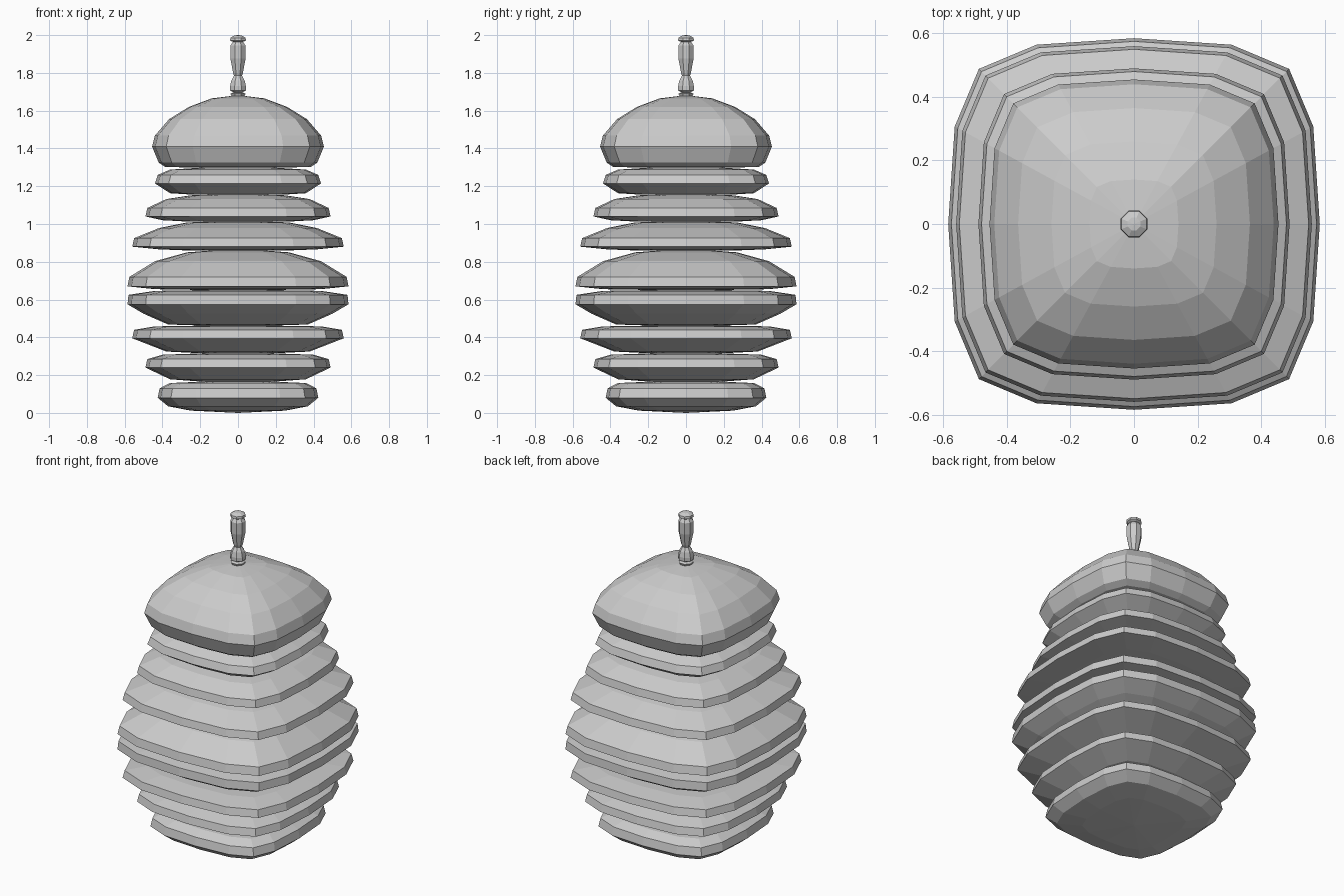
import bpy, bmesh
from math import cos, sin, radians

# Rounded-square outline with 16 points, unit half-width
quarter = [(1, 0), (0.965, 0.525), (0.835, 0.835), (0.525, 0.965)]
SQUARE = []
for cx, sx in ((1, 0), (0, 1), (-1, 0), (0, -1)):
    SQUARE += [(x * cx - y * sx, x * sx + y * cx) for x, y in quarter]
# Octagon outline with flat sides facing the axes
OCTAGON = [(cos(radians(22.5 + 45 * i)) / cos(radians(22.5)),
            sin(radians(22.5 + 45 * i)) / cos(radians(22.5))) for i in range(8)]


def loft(name, section, profile, z_bottom, z_top):
    """Stack scaled sections along z and close both ends to a centre point."""
    bm = bmesh.new()
    n = len(section)
    rings = [[bm.verts.new((x * r, y * r, z)) for x, y in section] for r, z in profile]
    low = bm.verts.new((0, 0, z_bottom))
    high = bm.verts.new((0, 0, z_top))
    for i in range(n):
        j = (i + 1) % n
        bm.faces.new((low, rings[0][j], rings[0][i]))
        bm.faces.new((high, rings[-1][i], rings[-1][j]))
        for a, b in zip(rings, rings[1:]):
            bm.faces.new((a[i], a[j], b[j], b[i]))
    mesh = bpy.data.meshes.new(name)
    bm.to_mesh(mesh)
    bm.free()
    obj = bpy.data.objects.new(name, mesh)
    bpy.context.collection.objects.link(obj)
    return obj


# Body tiers: (half-width, z) from underside to top
tiers = [
    [(0.25, 0.012), (0.37, 0.035), (0.425, 0.08), (0.415, 0.13), (0.36, 0.158), (0.2, 0.165)],
    [(0.2, 0.166), (0.36, 0.178), (0.49, 0.24), (0.48, 0.285), (0.40, 0.308), (0.2, 0.315)],
    [(0.2, 0.316), (0.38, 0.325), (0.56, 0.395), (0.55, 0.44), (0.44, 0.458), (0.2, 0.462)],
    [(0.2, 0.463), (0.37, 0.468), (0.50, 0.525), (0.585, 0.575), (0.58, 0.625), (0.44, 0.646), (0.2, 0.65)],
    [(0.2, 0.651), (0.44, 0.655), (0.585, 0.67), (0.575, 0.72), (0.44, 0.803), (0.27, 0.85)],
    [(0.27, 0.86), (0.42, 0.866), (0.56, 0.88), (0.55, 0.925), (0.42, 0.978), (0.27, 1.008)],
    [(0.25, 1.012), (0.40, 1.02), (0.49, 1.04), (0.48, 1.085), (0.38, 1.132), (0.25, 1.152)],
    [(0.25, 1.156), (0.36, 1.163), (0.44, 1.215), (0.425, 1.26), (0.36, 1.288), (0.2, 1.298)],
]
bottoms = [0, 0.16, 0.31, 0.46, 0.65, 0.86, 1.012, 1.155]
tops = [0.17, 0.318, 0.464, 0.652, 0.87, 1.02, 1.16, 1.302]
for i, (profile, lo, hi) in enumerate(zip(tiers, bottoms, tops)):
    loft(f"body_tier_{i + 1}", SQUARE, profile, lo, hi)

# Domed cap
loft("dome_cap", SQUARE,
     [(0.2, 1.298), (0.385, 1.302), (0.42, 1.325), (0.455, 1.41), (0.44, 1.468),
      (0.365, 1.555), (0.26, 1.62), (0.14, 1.665)], 1.298, 1.682)

# Finial: collar, stem and button
loft("finial_collar", OCTAGON, [(0.03, 1.665), (0.04, 1.69), (0.02, 1.698)], 1.66, 1.70)
loft("finial_stem", OCTAGON,
     [(0.02, 1.695), (0.042, 1.707), (0.042, 1.73), (0.035, 1.76), (0.021, 1.785),
      (0.026, 1.80), (0.04, 1.875), (0.04, 1.945), (0.025, 1.967)], 1.695, 1.97)
loft("finial_button", OCTAGON,
     [(0.03, 1.965), (0.042, 1.972), (0.04, 1.986), (0.02, 1.998)], 1.963, 2.0)
